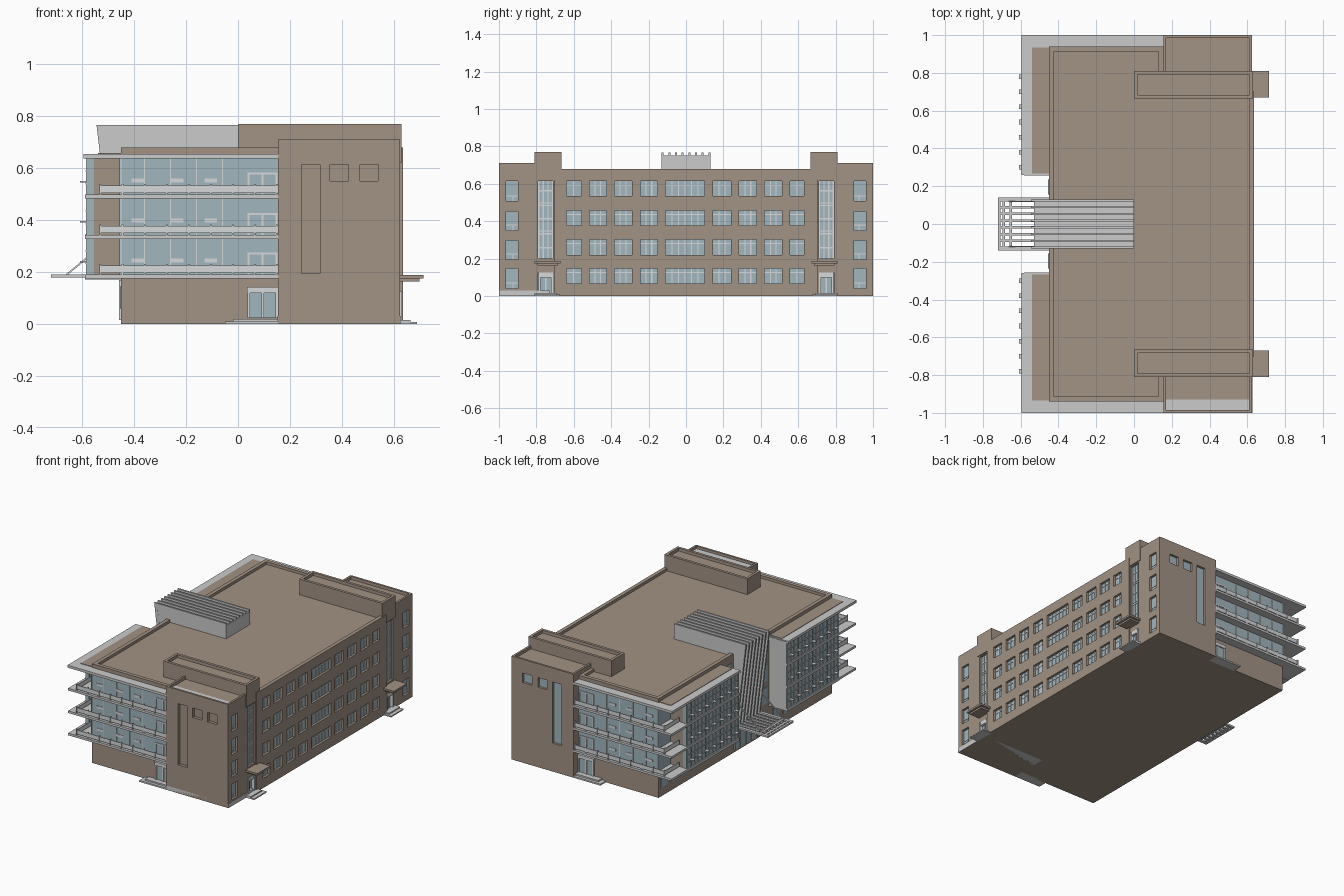
import bpy, bmesh
from mathutils import Vector

if "Cube" in bpy.data.objects:
    bpy.data.objects.remove(bpy.data.objects["Cube"])

def mat(name, c):
    m = bpy.data.materials.new(name)
    m.diffuse_color = (*c, 1)
    m.use_nodes = True
    m.node_tree.nodes["Principled BSDF"].inputs["Base Color"].default_value = m.diffuse_color
    return m

TAN = mat("tan_wall", (0.36, 0.29, 0.235))
GREY = mat("light_grey_concrete", (0.60, 0.60, 0.60))
GLASS = mat("blue_grey_glass", (0.36, 0.47, 0.52))
PALE = mat("pale_frame", (0.68, 0.69, 0.70))

def finish(name, bm, m):
    bmesh.ops.recalc_face_normals(bm, faces=bm.faces)
    me = bpy.data.meshes.new(name)
    bm.to_mesh(me)
    bm.free()
    me.materials.append(m)
    ob = bpy.data.objects.new(name, me)
    bpy.context.collection.objects.link(ob)
    return ob

def boxes(name, m, items, mirror=False):
    """One object from (x0,x1,y0,y1,z0,z1) boxes, optionally mirrored in y."""
    bm = bmesh.new()
    items = list(items)
    if mirror:
        items += [(a, b, -d, -c, e, f) for a, b, c, d, e, f in items]
    for x0, x1, y0, y1, z0, z1 in items:
        vs = bmesh.ops.create_cube(bm, size=1)["verts"]
        for v in vs:
            v.co = Vector(((x0 + x1) / 2 + v.co.x * (x1 - x0),
                           (y0 + y1) / 2 + v.co.y * (y1 - y0),
                           (z0 + z1) / 2 + v.co.z * (z1 - z0)))
    return finish(name, bm, m)

def parapet_block(name, outline, z0, z1, rim, drop):
    """Extruded outline with a sunken roof behind a parapet."""
    bm = bmesh.new()
    f = bm.faces.new([bm.verts.new((x, y, z0)) for x, y in outline])
    g = bmesh.ops.extrude_face_region(bm, geom=[f], use_keep_orig=True)["geom"]
    bmesh.ops.translate(bm, vec=(0, 0, z1 - z0), verts=[v for v in g if isinstance(v, bmesh.types.BMVert)])
    bmesh.ops.recalc_face_normals(bm, faces=bm.faces)
    top = max(bm.faces, key=lambda q: q.calc_center_median().z)
    bmesh.ops.inset_region(bm, faces=[top], thickness=rim, use_even_offset=True)
    bmesh.ops.inset_region(bm, faces=[top], thickness=0.0005, use_even_offset=True)
    bmesh.ops.translate(bm, vec=(0, 0, -drop), verts=top.verts)
    return finish(name, bm, TAN)

def rect(x0, x1, y0, y1):
    return [(x0, y0), (x1, y0), (x1, y1), (x0, y1)]

def cut(ob, items):
    c = boxes("window_cutter", TAN, items)
    md = ob.modifiers.new("openings", 'BOOLEAN')
    md.operation, md.solver, md.object = 'DIFFERENCE', 'EXACT', c
    bpy.context.view_layer.objects.active = ob
    bpy.ops.object.modifier_apply(modifier=md.name)
    bpy.data.objects.remove(c)

def extrude_xz(name, m, pts, ys, t):
    bm = bmesh.new()
    for y in ys:
        a = [bm.verts.new((x, y - t / 2, z)) for x, z in pts]
        b = [bm.verts.new((x, y + t / 2, z)) for x, z in pts]
        bm.faces.new(a)
        bm.faces.new(b[::-1])
        for i in range(len(pts)):
            j = (i + 1) % len(pts)
            bm.faces.new((a[i], b[i], b[j], a[j]))
    return finish(name, bm, m)

# main body
main = parapet_block("main_block", [(-.45, -.94), (.157, -.94), (.157, -.705), (.635, -.705), (.635, .705),
                     (.157, .705), (.157, .94), (-.45, .94)], 0, .68, .026, .018)

# east windows: cut openings, glass panes, mullions
cols = [(-.64, -.56, 2), (-.517, -.426, 3), (-.383, -.29, 3), (-.244, -.153, 3), (-.11, .10, 6),
        (.145, .24, 3), (.283, .378, 3), (.42, .513, 3), (.555, .63, 2)]
rows = [(.067, .147), (.22, .303), (.378, .458), (.534, .614)]
holes, panes, bars = [], [], []
for y0, y1, n in cols:
    for z0, z1 in rows:
        holes.append((.615, .7, y0, y1, z0, z1))
        panes.append((.61, .618, y0, y1, z0, z1))
        for i in range(1, n):
            y = y0 + (y1 - y0) * i / n
            bars.append((.615, .622, y - .003, y + .003, z0, z1))
        bars.append((.615, .622, y0, y1, z1 - .024, z1 - .019))
cut(main, holes)

# end blocks and stair windows
for s, side in ((-1, "front"), (1, "back")):
    def Y(a, b):
        return tuple(sorted((s * a, s * b)))
    end = parapet_block(side + "_end_block", rect(.155, .625, *Y(.70, 1)), 0, .71, .014, .02)
    h = []
    for z0, z1 in ((.04, .147), (.196, .298), (.35, .453), (.507, .614)):
        h.append((.605, .7, *Y(.898, .963), z0, z1))
        panes.append((.60, .609, *Y(.898, .963), z0, z1))
        bars.append((.605, .613, *Y(.898, .963), z0 + .026, z0 + .031))
        bars.append((.605, .613, *Y(.922, .927), z0, z0 + .028))
    h += [(.605, .7, *Y(.71, .79), .2, .614), (.605, .7, *Y(.71, .79), .012, .125)]
    panes += [(.60, .609, *Y(.71, .79), .2, .614), (.60, .609, *Y(.71, .79), .012, .125)]
    for y in (.713, .737, .763, .787):
        bars.append((.605, .613, *Y(y - .003, y + .003), .2, .614))
    for z in (.255, .33, .345, .41, .48, .495, .56):
        bars.append((.605, .613, *Y(.71, .79), z, z + .006))
    # stair door frame
    bars += [(.605, .632, *Y(.712, .722), .012, .125), (.605, .632, *Y(.778, .788), .012, .125),
             (.605, .628, *Y(.712, .788), .1, .125), (.605, .615, *Y(.747, .753), .012, .1)]
    for x0, x1, z0, z1 in ((.245, .315, .195, .615), (.355, .425, .55, .615), (.47, .54, .55, .615)):
        h.append((x0, x1, *Y(.98, 1.1), z0, z1))
        if s > 0:
            panes.append((x0, x1, .975, .984, z0, z1))
    cut(end, h)
    # roof box over the stair
    parapet_block(side + "_stair_tower", rect(0, .63, *Y(.665, .81)), .62, .77, .018, .02)
boxes("window_glass", GLASS, panes)
boxes("window_frames", PALE, bars)
boxes("front_roof_strip", GREY, [(.17, .61, -.985, -.93, .688, .693)])
boxes("front_plinth", GREY, [(.153, .628, -1.0, -.73, 0, .03)])

# side entrance canopies and steps
boxes("side_canopies", TAN, [(.62, .715, .67, .81, .175, .188), (.62, .70, .685, .795, .163, .175)], True)
boxes("side_steps", GREY, [(.62, .69, .675, .81, 0, .008), (.62, .665, .69, .81, .008, .016)], True)

# roof ledge around the glazed wings
boxes("roof_ledge", GREY, [(-.595, -.44, .26, 1, .638, .655), (-.45, .155, .93, 1, .638, .655)], True)
boxes("roof_ledge_tan_strip", TAN, [(-.54, -.44, .268, .935, .65, .658)], True)

# west glazed boxes
boxes("west_box", TAN, [(-.575, -.44, .262, .82, .18, .64)], True)
boxes("west_box_inner_wall", GREY, [(-.583, -.44, .256, .264, .175, .65)], True)
boxes("west_box_soffit", GREY, [(-.59, -.44, .26, .83, .172, .19)], True)
boxes("west_glass", GLASS, [(-.582, -.574, .262, .82, .19, .638), (-.58, -.555, .815, .824, .19, .638)], True)
floors = [.175, .328, .483]
w = []
for z in floors:
    w.append((-.59, -.57, .26, .825, z, z + .016))
    for dz in (.055, .105):
        w.append((-.587, -.578, .262, .82, z + dz, z + dz + .004))
    for i in range(15):
        y = .265 + i * .0394
        w.append((-.586, -.578, y - .002, y + .002, z, z + .155))
boxes("west_mullions", GREY, w, True)
br = []
for z in floors:
    for i in range(7):
        y = .30 + i * .08
        br.append((-.608, -.58, y - .012, y + .012, z + .062, z + .068))
boxes("west_sunshades", PALE, br, True)

# end balconies: slabs, glazing, doors, railings
slabs, glz, fr, rail = [], [], [], []
for z in floors:
    slabs += [(-.59, -.44, .82, 1, z, z + .015), (-.45, .155, .93, 1, z, z + .015)]
    t = z + .155
    glz += [(-.455, .155, .936, .946, z + .012, t), (-.457, -.449, .82, .944, z + .012, t)]
    for x in (.04, .095, .148):
        fr.append((x - .004, x + .004, .94, .951, z + .015, z + .098))
    fr.append((.036, .152, .94, .951, z + .092, z + .1))
    for x in (-.45, -.36, -.26, -.16, -.06):
        fr.append((x - .002, x + .002, .94, .95, z + .015, t))
    for x in (-.41, -.26, -.13):
        fr.append((x, x + .05, .94, .949, z + .062, z + .078))
    rail += [(-.53, .155, .988, .994, z + .022, z + .05), (-.533, -.527, .83, .994, z + .022, z + .05)]
    for i in range(9):
        x = -.53 + i * .085
        rail.append((x - .003, x + .003, .984, .998, z + .01, z + .056))
boxes("balcony_slabs", GREY, slabs, True)
boxes("balcony_glass", GLASS, glz, True)
boxes("balcony_frames", PALE, fr, True)
boxes("balcony_railings", PALE, rail, True)

# ground floor doors at both ends
boxes("end_door_glass", GLASS, [(.04, .153, .935, .946, .022, .125)], True)
boxes("end_door_frames", PALE, [(.034, .155, .935, .955, .12, .143)] +
      [(x - .005, x + .005, .935, .952, .022, .125) for x in (.042, .095, .15)], True)
boxes("end_door_steps", GREY, [(-.05, .155, .93, 1, 0, .01), (-.02, .155, .93, .98, .01, .02)], True)

# west ground floor windows and entrance
boxes("west_ground_glass", GLASS, [(-.454, -.44, .3 + i * .11, .37 + i * .11, .06, .145) for i in range(6)], True)
boxes("entrance_glass", GLASS, [(-.454, -.44, -.12, .12, .015, .17)] +
      [(-.454, -.44, a, a + .08, z + .03, z + .14) for a in (-.235, .155) for z in floors])
boxes("entrance_frames", PALE, [(-.459, -.45, y - .003, y + .003, .015, .17) for y in (-.12, -.06, 0, .06, .12)])

# entrance screen: solid core wrapped by fins running over the roof
extrude_xz("screen_core", GREY, [(0, .66), (0, .752), (-.53, .752), (-.515, .65), (-.46, .19), (-.44, .19), (-.44, .66)], [0], .26)
fin_y = [-.125 + i * .25 / 7 for i in range(8)]
extrude_xz("screen_fins", GREY, [(0, .74), (0, .766), (-.545, .766), (-.532, .655), (-.475, .19), (-.45, .19), (-.51, .66), (-.522, .74)], fin_y, .011)

# slatted entrance canopy with braces
boxes("canopy_slats", GREY, [(-.72, -.44, y - .006, y + .006, .178, .19) for y in fin_y + [-.134, .134]] +
      [(x - .007, x + .007, -.138, .138, .178, .19) for x in (-.713, -.69, -.652)])
extrude_xz("canopy_braces", PALE, [(-.66, .186), (-.665, .19), (-.49, .335), (-.485, .33)], [-.12, .12], .006)
